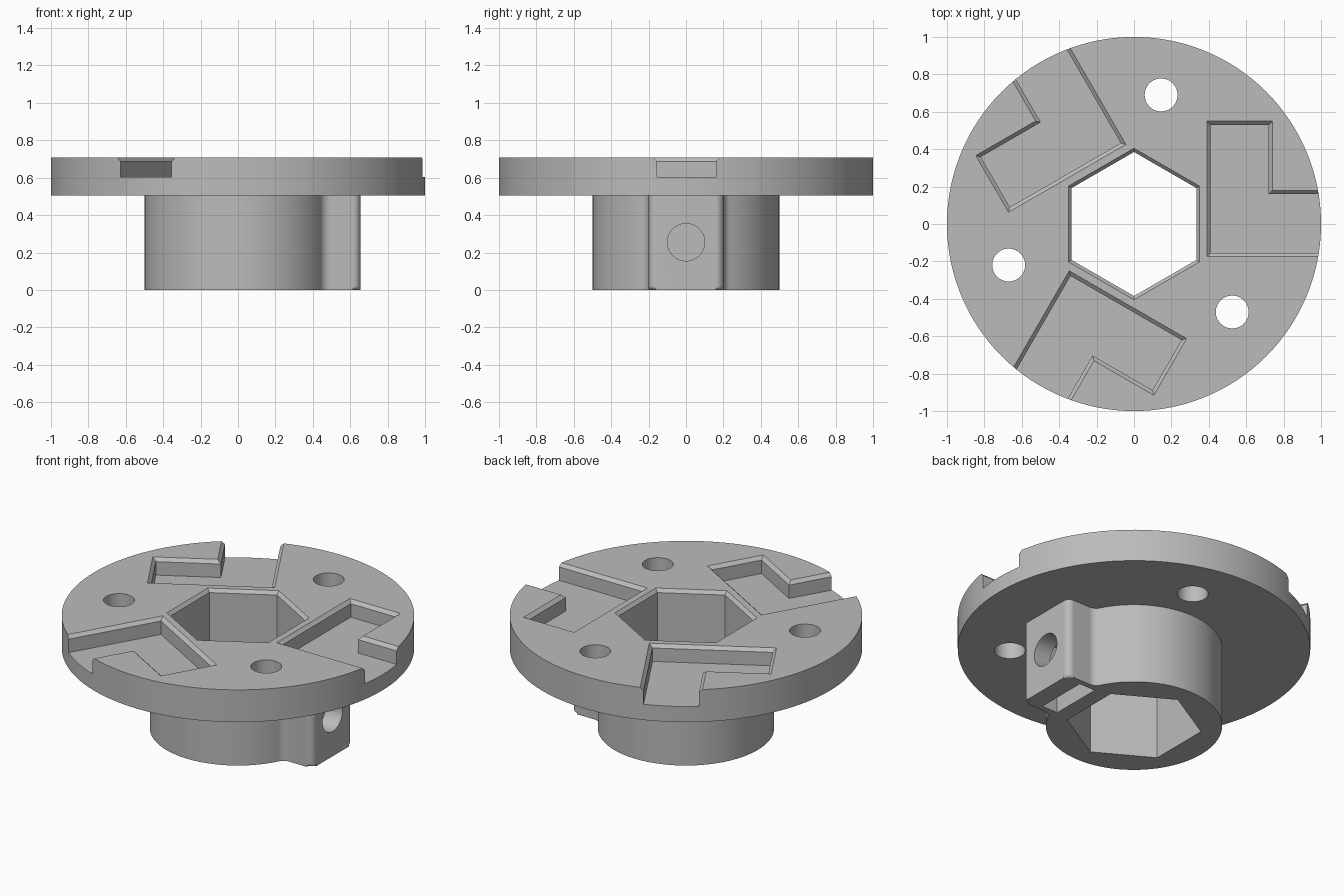
import bpy, bmesh
from math import cos, sin, pi, radians, atan2, sqrt
from mathutils import Matrix

cube = bpy.data.objects.get("Cube")
if cube:
    bpy.data.objects.remove(cube, do_unlink=True)

grey = bpy.data.materials.new("plain grey")
grey.use_nodes = True
grey.diffuse_color = (0.5, 0.5, 0.5, 1)
grey.node_tree.nodes["Principled BSDF"].inputs["Base Color"].default_value = grey.diffuse_color

TOP, UNDER = 0.707, 0.505      # flange faces
CHAMFER = 0.02


def loft(name, layers, turn=None, round_base=0):
    """Closed solid through matching outlines, each given as (points, z)."""
    bm = bmesh.new()
    rings = [[bm.verts.new((x, y, z)) for x, y in pts] for pts, z in layers]
    base = bm.faces.new(rings[0][::-1])
    bm.faces.new(rings[-1])
    for low, high in zip(rings, rings[1:]):
        for i in range(len(low)):
            j = (i + 1) % len(low)
            bm.faces.new((low[i], low[j], high[j], high[i]))
    if round_base:
        bmesh.ops.bevel(bm, geom=list(base.edges), offset=round_base, segments=5,
                        profile=0.5, affect='EDGES')
    if turn:
        bm.transform(turn)
    bmesh.ops.recalc_face_normals(bm, faces=bm.faces)
    mesh = bpy.data.meshes.new(name)
    bm.to_mesh(mesh)
    bm.free()
    mesh.materials.append(grey)
    ob = bpy.data.objects.new(name, mesh)
    bpy.context.collection.objects.link(ob)
    return ob


def arc(cx, cy, r, a0, a1, n):
    return [(cx + r * cos(a0 + (a1 - a0) * i / n), cy + r * sin(a0 + (a1 - a0) * i / n))
            for i in range(n + 1)]


def circle(cx, cy, r, n, start=0.0):
    return arc(cx, cy, r, start, start + 2 * pi, n)[:-1]


def combine(target, other, operation):
    mod = target.modifiers.new("join", 'BOOLEAN')
    mod.operation, mod.solver, mod.object = operation, 'EXACT', other
    bpy.context.view_layer.objects.active = target
    bpy.ops.object.modifier_apply(modifier=mod.name)
    bpy.data.objects.remove(other, do_unlink=True)


# Hub outline: round collar blended into a square screw boss on +x
HUB, HALF, END, BLEND, CORNER = 0.5, 0.2, 0.655, 0.06, 0.04
bx = sqrt((HUB + BLEND) ** 2 - (HALF + BLEND) ** 2)
a = atan2(HALF + BLEND, bx)
upper = (arc(END - CORNER, HALF - CORNER, CORNER, 0, pi / 2, 7)
         + arc(bx, HALF + BLEND, BLEND, -pi / 2, a - pi, 8)
         + arc(0, 0, HUB, a, pi, 44)[1:])
lower = [(x, -y) for x, y in reversed(upper[:-1])]
hub = loft("hub", [(upper + lower, 0), (upper + lower, UNDER + 0.05)], round_base=0.02)

# Round flange
body = loft("flanged_hub", [(circle(0, 0, 1, 128), UNDER), (circle(0, 0, 1, 128), TOP)])
combine(body, hub, 'UNION')

# Hexagonal bore with a chamfered mouth
def hexagon(r):
    return circle(0, 0, r, 6, pi / 6)

combine(body, loft("bore", [(hexagon(0.385), -0.1), (hexagon(0.385), TOP - CHAMFER),
                            (hexagon(0.385 + 2 * CHAMFER), TOP + CHAMFER)]), 'DIFFERENCE')


# Three chamfered L-shaped pockets open at the rim, and three bolt holes
def pocket(d):
    return [(0.41 - d, -0.155 - d), (1.2, -0.155 - d), (1.2, 0.16 + d),
            (0.72 + d, 0.16 + d), (0.72 + d, 0.53 + d), (0.41 - d, 0.53 + d)]

for k in range(3):
    turn = Matrix.Rotation(radians(120 * k), 4, 'Z')
    combine(body, loft("pocket", [(pocket(0), 0.603), (pocket(0), TOP - CHAMFER),
                                  (pocket(2 * CHAMFER), TOP + CHAMFER)], turn), 'DIFFERENCE')
    hole = circle(0.145, 0.69, 0.088, 40)
    combine(body, loft("bolt_hole", [(hole, 0.4), (hole, 0.9)], turn), 'DIFFERENCE')

# Screw hole through the boss into the bore
screw = circle(0, 0, 0.1, 40)
along_x = Matrix.Translation((0, 0, 0.255)) @ Matrix.Rotation(pi / 2, 4, 'Y')
combine(body, loft("screw_hole", [(screw, 0.2), (screw, 0.8)], along_x), 'DIFFERENCE')

# Nut slot open at the underside
slot = [(0.43, -0.165), (0.54, -0.165), (0.54, 0.165), (0.43, 0.165)]
combine(body, loft("nut_slot", [(slot, -0.1), (slot, 0.42)]), 'DIFFERENCE')

# Smooth round walls, crisp edges
bpy.ops.object.select_all(action='DESELECT')
body.select_set(True)
bpy.context.view_layer.objects.active = body
bpy.ops.object.shade_smooth_by_angle(angle=radians(25))
weighted = body.modifiers.new("flat_face_normals", 'WEIGHTED_NORMAL')
weighted.keep_sharp = True
